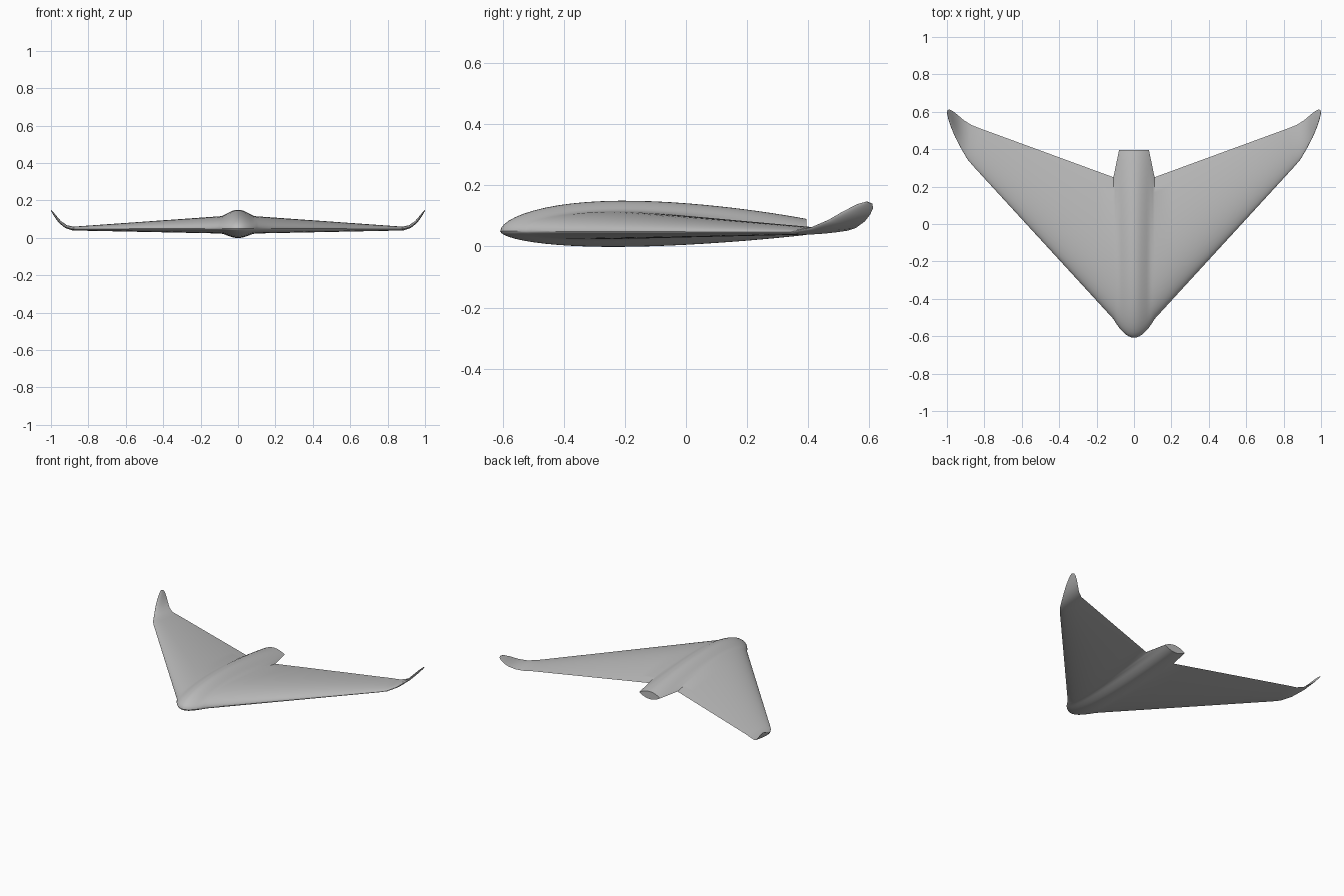
import bpy, bmesh, math
from mathutils import Vector

cube = bpy.data.objects.get("Cube")
if cube:
    bpy.data.objects.remove(cube)

# Single grey skin colour
grey = bpy.data.materials.new("light_grey")
grey.use_nodes = True
COLOUR = (0.5, 0.5, 0.5, 1)
grey.diffuse_color = COLOUR
grey.node_tree.nodes["Principled BSDF"].inputs["Base Color"].default_value = COLOUR

STEPS = 28      # points along each chord side
BODY = 0.11     # half width of the body
TAIL = 0.08     # half width of the blunt tail


def mix(a, b, t):
    return a + (b - a) * t


def thickness(t):
    """Airfoil half thickness scaled to a peak of one, zero at both ends."""
    t = t ** 1.1
    return 10 * (0.2969 * math.sqrt(t) - 0.126 * t - 0.3516 * t**2 + 0.2843 * t**3 - 0.1036 * t**4)


def section(lead, trail, up, low, tilt=0, blunt=0):
    """Closed airfoil loop from trailing edge over the top and back underneath."""
    lead, trail = Vector(lead), Vector(trail)
    normal = Vector((-math.sin(tilt), 0, math.cos(tilt)))
    top, bottom = [], []
    for i in range(STEPS + 1):
        t = (1 - math.cos(math.pi * i / STEPS)) / 2
        p = lead.lerp(trail, t)
        top.append(p + normal * (up * thickness(t) + blunt * t))
        bottom.append(p - normal * (low * thickness(t) + blunt * t))
    return top[::-1] + bottom[1:]


sections = []

# Blended body: round nose, bell shaped back, blunt lens shaped tail
for x in [0, 0.014, 0.028, 0.042, 0.056, 0.068, TAIL, 0.09, 0.1, BODY]:
    s = x / BODY
    bell = (1 + math.cos(math.pi * s)) / 2
    nose = -0.608 + 0.1 * s ** 1.9
    end = 0.395 if x <= TAIL else mix(0.395, 0.25, (x - TAIL) / (BODY - TAIL))
    sections.append(section((x, nose, 0.05), (x, end, 0.064),
                            mix(0.059, 0.085, bell), mix(0.031, 0.047, bell),
                            blunt=0.026 * max(0, 1 - (x / TAIL) ** 2)))

# Straight tapered wing
for i in range(1, 9):
    t = i / 8
    sections.append(section((mix(BODY, 0.86, t), mix(-0.508, 0.31, t), mix(0.05, 0.047, t)),
                            (mix(BODY, 0.82, t), mix(0.25, 0.51, t), mix(0.064, 0.055, t)),
                            mix(0.059, 0.012, t), mix(0.031, 0.011, t)))

# Upswept wing tip: leading point, trailing point, half thickness, tilt in degrees
for lead, trail, half, tilt in [
    ((0.89, 0.345, 0.048), (0.87, 0.53, 0.052), 0.01, 10),
    ((0.925, 0.405, 0.06), (0.91, 0.555, 0.06), 0.008, 25),
    ((0.955, 0.463, 0.085), (0.945, 0.585, 0.082), 0.007, 40),
    ((0.977, 0.515, 0.115), (0.968, 0.603, 0.105), 0.006, 50),
    ((0.992, 0.56, 0.138), (0.985, 0.612, 0.125), 0.004, 55),
    ((0.999, 0.59, 0.147), (0.996, 0.61, 0.14), 0.002, 58),
]:
    sections.append(section(lead, trail, half, half, math.radians(tilt)))

# Loft the half aircraft
bm = bmesh.new()
rings = [[bm.verts.new(p) for p in s] for s in sections]
for a, b in zip(rings, rings[1:]):
    for i in range(len(a)):
        j = (i + 1) % len(a)
        bm.faces.new((a[i], a[j], b[j], b[i]))
bm.faces.new(rings[-1])
bmesh.ops.remove_doubles(bm, verts=bm.verts, dist=0.00005)
bmesh.ops.dissolve_degenerate(bm, edges=bm.edges, dist=0.00001)
bmesh.ops.recalc_face_normals(bm, faces=bm.faces)
# Outward check against the upper skin
upper = max(bm.faces, key=lambda f: f.calc_center_median().z if f.calc_center_median().x < BODY else 0)
if upper.normal.z < 0:
    bmesh.ops.reverse_faces(bm, faces=bm.faces)

mesh = bpy.data.meshes.new("flying_wing")
bm.to_mesh(mesh)
bm.free()
mesh.materials.append(grey)
wing = bpy.data.objects.new("flying_wing", mesh)
bpy.context.collection.objects.link(wing)

# Mirror to the other side
mirror = wing.modifiers.new("mirror", 'MIRROR')
mirror.use_clip = True
mirror.merge_threshold = 0.0005

bpy.context.view_layer.objects.active = wing
wing.select_set(True)
bpy.ops.object.shade_smooth_by_angle(angle=math.radians(35))
